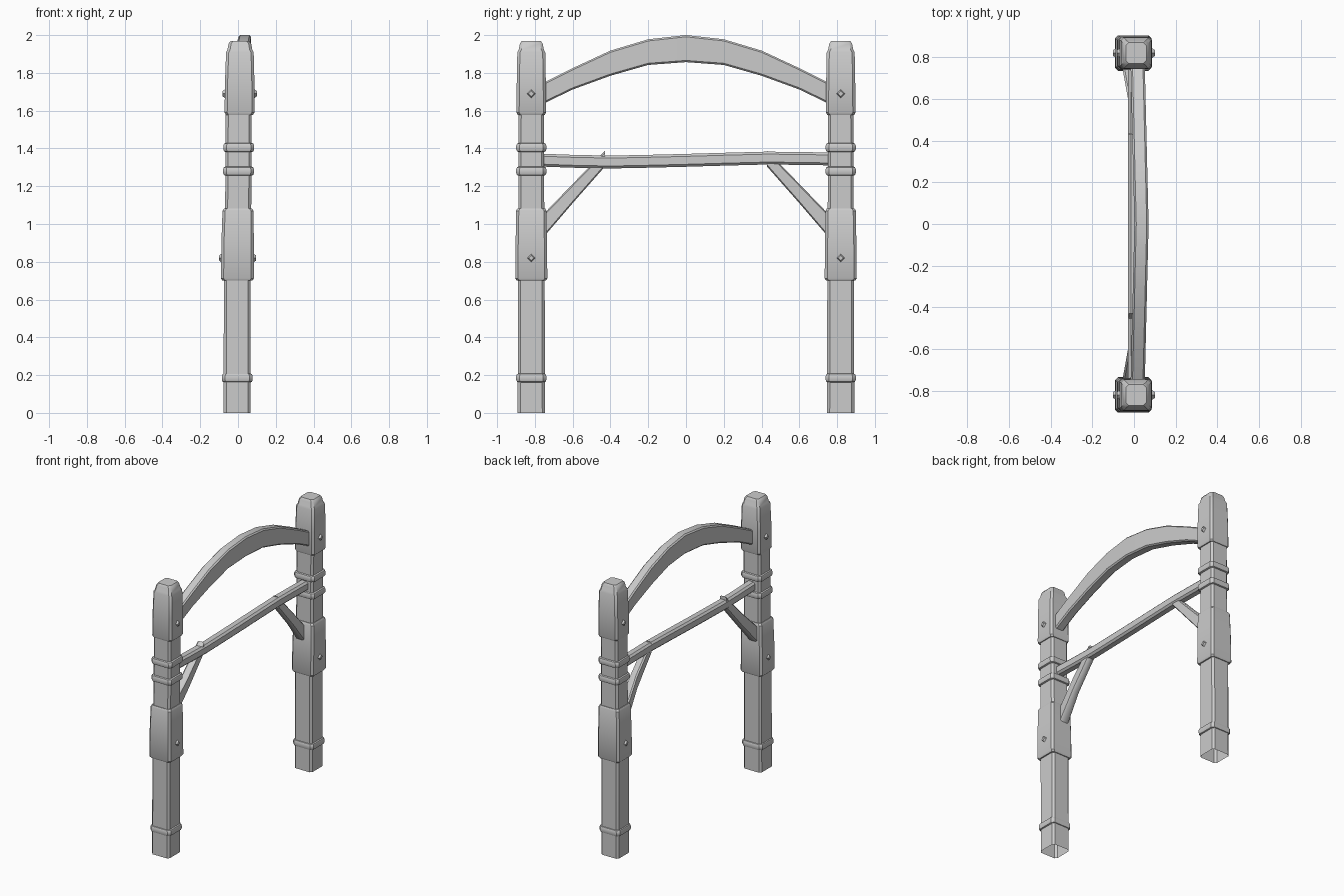
import bpy, bmesh, math
from mathutils import Vector, Matrix

if "Cube" in bpy.data.objects:
    bpy.data.objects.remove(bpy.data.objects["Cube"])

X, Y, Z = Vector((1, 0, 0)), Vector((0, 1, 0)), Vector((0, 0, 1))


def finish(name, bm):
    bmesh.ops.recalc_face_normals(bm, faces=bm.faces)
    me = bpy.data.meshes.new(name)
    bm.to_mesh(me)
    bm.free()
    ob = bpy.data.objects.new(name, me)
    bpy.context.collection.objects.link(ob)
    bpy.ops.object.select_all(action='DESELECT')
    ob.select_set(True)
    bpy.context.view_layer.objects.active = ob
    bpy.ops.object.shade_smooth_by_angle(angle=math.radians(35))
    return ob


def loft(name, stations, u, v, c=0.012, caps=(True, True)):
    """Skin chamfered rectangles: each station is (centre, half_u, half_v)."""
    bm = bmesh.new()
    rings = []
    for p, a, b in stations:
        pts = [(a, b - c), (a - c, b), (c - a, b), (-a, b - c),
               (-a, c - b), (c - a, -b), (a - c, -b), (a, c - b)]
        rings.append([bm.verts.new(Vector(p) + u * s + v * t) for s, t in pts])
    for r, q in zip(rings, rings[1:]):
        for i in range(8):
            j = (i + 1) % 8
            bm.faces.new((r[i], r[j], q[j], q[i]))
    if caps[0]:
        bm.faces.new(rings[0])
    if caps[1]:
        bm.faces.new(rings[-1])
    return finish(name, bm)


def stud(name, x, y, z, side):
    bm = bmesh.new()
    rot = Matrix.Rotation(side * math.pi / 2, 4, 'Y')
    bmesh.ops.create_cone(bm, cap_ends=True, segments=4, radius1=0.029, radius2=0.014,
                          depth=0.022, matrix=Matrix.Translation((x, y, z)) @ rot)
    # turn so that a corner points up
    top = max(bm.verts, key=lambda w: w.co.z).co
    if abs(top.y - y) > 0.005:
        bmesh.ops.rotate(bm, verts=bm.verts, cent=(x, y, z),
                         matrix=Matrix.Rotation(math.pi / 4, 3, 'X'))
    finish(name, bm)


for s, tag in ((-1, "left"), (1, "right")):
    y = 0.819 * s

    # post, open at the foot
    loft(tag + "_post", [((-0.005, y, 0), 0.071, 0.072), ((-0.004, y, 0.75), 0.071, 0.071),
                         ((0.002, y, 1.2), 0.069, 0.068), ((0.004, y, 1.65), 0.069, 0.067)],
         X, Y, 0.014, (False, True))

    # middle sleeve
    loft(tag + "_middle_sleeve", [((-0.003, y, 0.70), 0.079, 0.077), ((-0.003, y, 0.712), 0.087, 0.085),
                                  ((-0.002, y, 0.9), 0.086, 0.083), ((0, y, 1.07), 0.082, 0.080),
                                  ((0, y, 1.083), 0.074, 0.073)], X, Y, 0.014)

    # top sleeve with stepped cap
    loft(tag + "_top_sleeve", [((0.008, y, 1.578), 0.072, 0.072), ((0.008, y, 1.59), 0.079, 0.078),
                               ((0.009, y, 1.75), 0.078, 0.077), ((0.010, y, 1.908), 0.073, 0.074),
                               ((0.010, y, 1.922), 0.066, 0.067), ((0.010, y, 1.955), 0.060, 0.060),
                               ((0.010, y, 1.97), 0.049, 0.050)], X, Y, 0.014)

    # rope-like bands
    for i, (z, x) in enumerate(((0.185, -0.004), (1.28, 0.003), (1.405, 0.004))):
        loft(f"{tag}_band_{i + 1}",
             [((x, y, z + dz), 0.07 + d, 0.068 + d) for dz, d in
              ((-0.024, 0), (-0.02, 0.008), (-0.009, 0.012), (0.009, 0.012), (0.02, 0.008), (0.024, 0))],
             X, Y, 0.017)

    # studs on both faces of the sleeves
    for side in (-1, 1):
        stud(f"{tag}_upper_stud", 0.009 + side * 0.08, y, 1.69, side)
        stud(f"{tag}_lower_stud", -0.002 + side * 0.087, y, 0.82, side)

    # diagonal brace under the crossbar
    loft(tag + "_brace", [((-0.025, 0.80 * s, 0.94), 0.034, 0.062), ((-0.02, 0.74 * s, 1.007), 0.034, 0.06),
                          ((-0.002, 0.60 * s, 1.161), 0.027, 0.051), ((0.002, 0.43 * s, 1.345), 0.026, 0.042)],
         X, Z, 0.010)

# slightly wavy crossbar
bar = ((-0.79, 1.339), (-0.6, 1.332), (-0.4, 1.328), (-0.2, 1.332), (0, 1.337),
       (0.2, 1.343), (0.43, 1.349), (0.6, 1.347), (0.79, 1.344))
loft("crossbar", [((0.004, y, z), 0.032, 0.034) for y, z in bar], X, Z, 0.013)

# arched top beam: (y, underside, top)
arch = ((0.80, 1.612, 1.722), (0.745, 1.642, 1.752), (0.6, 1.712, 1.825), (0.4, 1.785, 1.918),
        (0.2, 1.842, 1.978), (0, 1.857, 2.0))
half = [(-y, a, b) for y, a, b in arch]
full = half + [(-y, a, b) for y, a, b in reversed(half[:-1])]
loft("arched_beam", [((0.036 - 0.024 * abs(y), y, (a + b) / 2), 0.034, (b - a) / 2)
                     for y, a, b in full], X, Z, 0.009)
